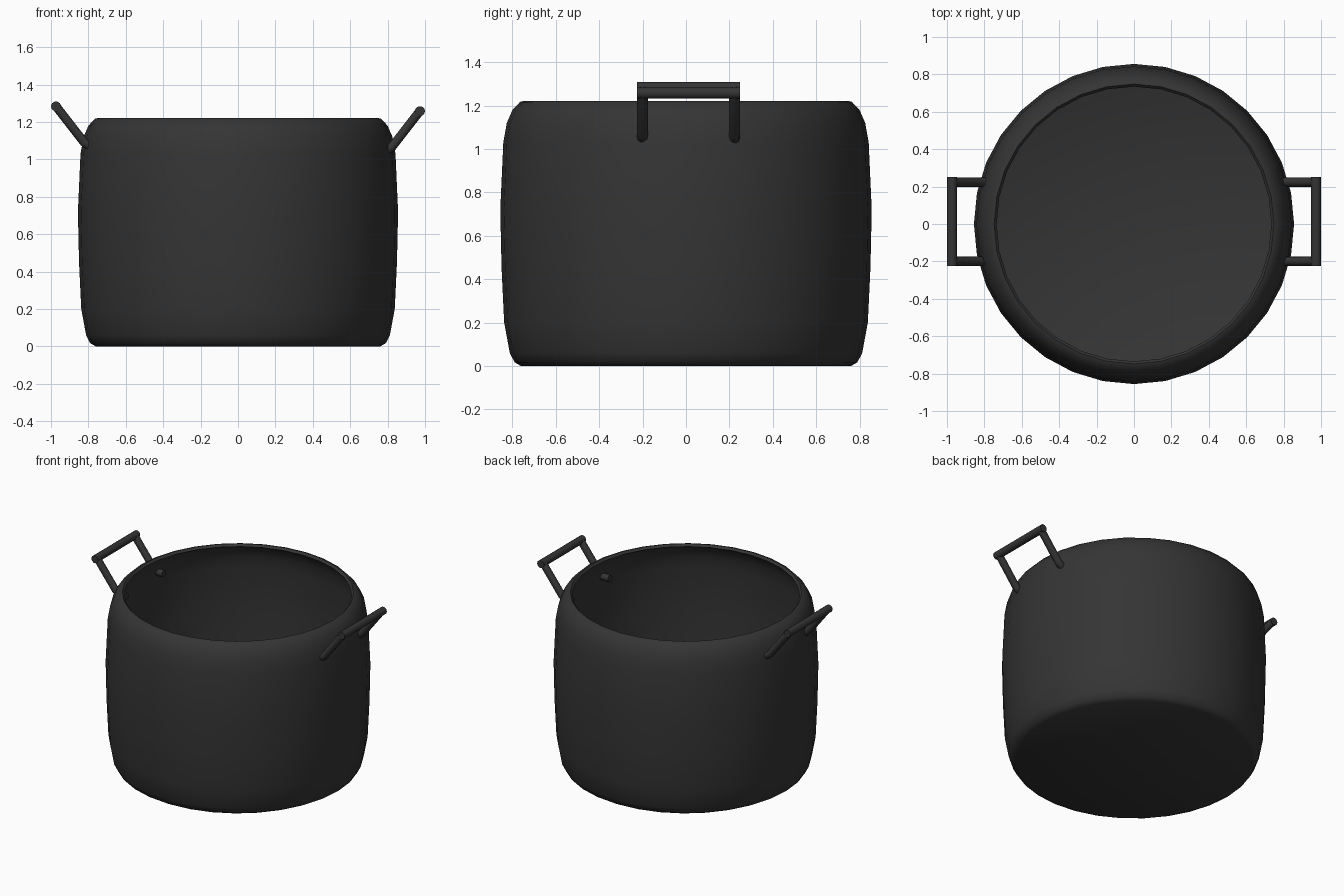
import bpy, bmesh, math
from mathutils import Vector, Matrix

if "Cube" in bpy.data.objects:
    bpy.data.objects.remove(bpy.data.objects["Cube"])

dark = bpy.data.materials.new("dark_enamel")
dark.diffuse_color = (0.035, 0.035, 0.035, 1)
dark.use_nodes = True
dark.node_tree.nodes["Principled BSDF"].inputs["Base Color"].default_value = dark.diffuse_color


def finish(obj, angle):
    obj.data.materials.append(dark)
    bpy.ops.object.select_all(action='DESELECT')
    obj.select_set(True)
    bpy.context.view_layer.objects.active = obj
    bpy.ops.object.shade_smooth_by_angle(angle=math.radians(angle))


def lathe(name, profile, sides):
    bm = bmesh.new()
    vs = [bm.verts.new((r, 0, z)) for r, z in profile]
    es = [bm.edges.new(p) for p in zip(vs, vs[1:])]
    bmesh.ops.spin(bm, geom=vs + es, cent=(0, 0, 0), axis=(0, 0, 1),
                   angle=math.tau, steps=sides, use_merge=False)
    bmesh.ops.remove_doubles(bm, verts=bm.verts, dist=0.0005)
    bmesh.ops.recalc_face_normals(bm, faces=bm.faces)
    mesh = bpy.data.meshes.new(name)
    bm.to_mesh(mesh)
    bm.free()
    obj = bpy.data.objects.new(name, mesh)
    bpy.context.collection.objects.link(obj)
    finish(obj, 50)
    return obj


def tube(name, points, radius):
    # sweep an eight-sided ring along a path lying in the XZ plane or along Y
    bm = bmesh.new()
    pts = [Vector(p) for p in points]
    rings = []
    for i, p in enumerate(pts):
        d = (pts[min(i + 1, len(pts) - 1)] - pts[max(i - 1, 0)]).normalized()
        u = Vector((1, 0, 0)) if abs(d.y) > 0.9 else Vector((0, 1, 0))
        v = d.cross(u)
        rings.append([bm.verts.new(p + radius * (u * math.cos(a) + v * math.sin(a)))
                      for a in (math.tau * k / 10 for k in range(10))])
    for a, b in zip(rings, rings[1:]):
        for k in range(10):
            bm.faces.new((a[k], a[(k + 1) % 10], b[(k + 1) % 10], b[k]))
    bm.faces.new(rings[0])
    bm.faces.new(rings[-1])
    bmesh.ops.recalc_face_normals(bm, faces=bm.faces)
    mesh = bpy.data.meshes.new(name)
    bm.to_mesh(mesh)
    bm.free()
    obj = bpy.data.objects.new(name, mesh)
    bpy.context.collection.objects.link(obj)
    finish(obj, 40)


# Pot body: thin bulging shell, outer profile then inner profile
outer = [(0, 0), (0.76, 0), (0.79, 0.017), (0.812, 0.06), (0.838, 0.2), (0.85, 0.45),
         (0.856, 0.72), (0.842, 1.03), (0.826, 1.12), (0.80, 1.18), (0.765, 1.217), (0.748, 1.222)]
inner = [(r * 0.982, z * 0.975 + 0.015) for r, z in reversed(outer)]
lathe("pot_body", outer + inner, 32)

# Handles: two bent legs through the wall and a grip bar, left sits slightly higher
for side, s, drop in (("left", -1, 0), ("right", 1, 0.025)):
    for pos, y in (("front", -0.2), ("back", 0.223)):
        path = [(0.74, 1.072), (0.795, 1.072), (0.822, 1.09), (0.972, 1.283)]
        tube(f"{side}_handle_{pos}_leg", [(s * x, y, z - drop) for x, z in path], 0.025)
    tube(f"{side}_handle_grip", [(s * 0.973, -0.225, 1.283 - drop),
                                 (s * 0.973, 0.25, 1.283 - drop)], 0.027)
